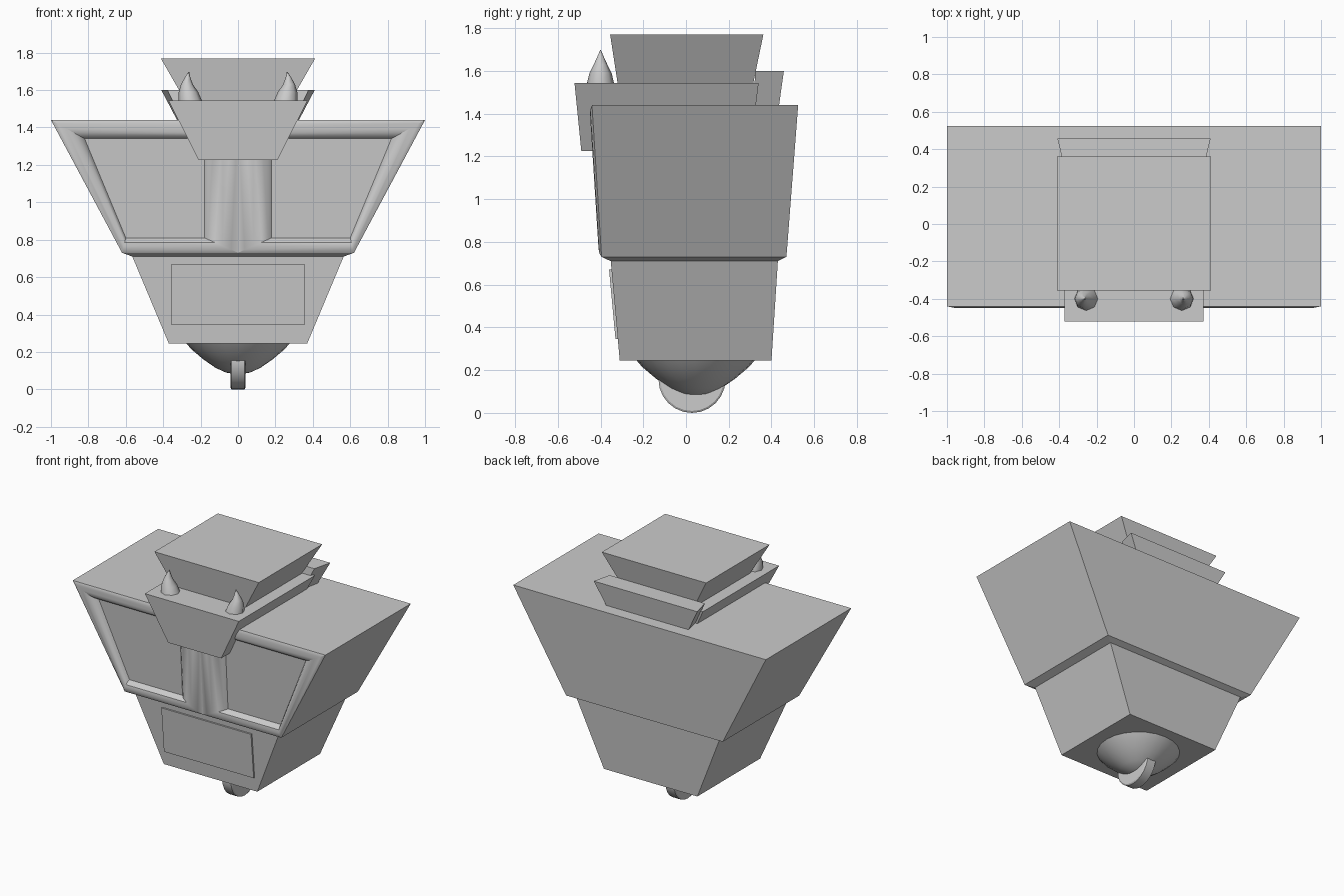
import bpy, bmesh, math

cube = bpy.data.objects.get("Cube")
if cube:
    bpy.data.objects.remove(cube, do_unlink=True)

grey = bpy.data.materials.new("plain_grey")
grey.use_nodes = True
colour = (0.6, 0.6, 0.6, 1)
grey.diffuse_color = colour
grey.node_tree.nodes["Principled BSDF"].inputs["Base Color"].default_value = colour


def finish(name, bm, smooth=None):
    bmesh.ops.remove_doubles(bm, verts=bm.verts, dist=0.0005)
    bmesh.ops.recalc_face_normals(bm, faces=bm.faces)
    mesh = bpy.data.meshes.new(name)
    bm.to_mesh(mesh)
    bm.free()
    ob = bpy.data.objects.new(name, mesh)
    bpy.context.collection.objects.link(ob)
    mesh.materials.append(grey)
    if smooth:
        bpy.ops.object.select_all(action='DESELECT')
        ob.select_set(True)
        bpy.context.view_layer.objects.active = ob
        bpy.ops.object.shade_smooth_by_angle(angle=math.radians(smooth))
    return ob


def bridge(bm, a, b):
    n = len(a)
    return [bm.faces.new((a[i], a[(i + 1) % n], b[(i + 1) % n], b[i])) for i in range(n)]


def tapered_block(bm, levels, open_front=False):
    """Stack of rectangles given as (z, half width, front y, back y)."""
    rings = [[bm.verts.new(p) for p in ((-w, f, z), (w, f, z), (w, b, z), (-w, b, z))]
             for z, w, f, b in levels]
    for a, b in zip(rings, rings[1:]):
        sides = bridge(bm, a, b)
    if open_front:
        bm.faces.remove(sides[0])
    bm.faces.new(rings[0])
    bm.faces.new(rings[-1])


def block(name, *levels):
    bm = bmesh.new()
    tapered_block(bm, levels)
    return finish(name, bm)


def lathe(name, rings, sides, smooth):
    """Round part from (centre x, centre y, z, radius)."""
    bm = bmesh.new()
    loops = [[bm.verts.new((x + r * math.cos(math.tau * i / sides),
                            y + r * math.sin(math.tau * i / sides), z))
              for i in range(sides)] for x, y, z, r in rings]
    for a, b in zip(loops, loops[1:]):
        bridge(bm, a, b)
    bm.faces.new(loops[0])
    bm.faces.new(loops[-1])
    return finish(name, bm, smooth)


# Chest with two rounded rims around sunken front panels
LOW, HIGH = 0.73, 1.44


def front_y(z):
    return -0.395 - 0.045 * (z - LOW) / (HIGH - LOW)


bm = bmesh.new()
tapered_block(bm, [(LOW, 0.62, front_y(LOW), 0.47), (HIGH, 1.0, front_y(HIGH), 0.525)], True)
outer = [(0, LOW), (0.62, LOW), (1.0, HIGH), (0, HIGH)]
inner = [(0.18, 0.81), (0.6, 0.81), (0.82, 1.34), (0.18, 1.34)]
rim = [(0, 0), (0.2, 0.009), (0.45, 0.012), (0.7, 0.005), (0.9, -0.012), (1, -0.03)]
for side in (1, -1):
    loops = []
    for t, out in rim:
        loops.append([])
        for (ox, oz), (ix, iz) in zip(outer, inner):
            x, z = ox + (ix - ox) * t, oz + (iz - oz) * t
            loops[-1].append(bm.verts.new((side * x, front_y(z) - out, z)))
    for a, b in zip(loops, loops[1:]):
        bridge(bm, a, b)
    bm.faces.new(loops[-1])
finish("chest", bm, 28)

# Waist, the chamfer under the chest and the front plate
block("waist", (0.245, 0.37, -0.31, 0.4), (0.71, 0.565, -0.352, 0.43))
block("chest_underside", (0.71, 0.565, -0.352, 0.43), (LOW, 0.62, front_y(LOW), 0.47))
bm = bmesh.new()
plate = [[bm.verts.new((x, y - d, z)) for x, y, z in
          ((-0.355, -0.318, 0.345), (0.355, -0.318, 0.345),
           (0.355, -0.348, 0.67), (-0.355, -0.348, 0.67))] for d in (-0.01, 0.012)]
bridge(bm, *plate)
bm.faces.new(plate[0])
bm.faces.new(plate[1])
finish("waist_plate", bm)

# Collar, its raised back lip and the head
block("collar", (1.225, 0.21, -0.49, 0.3), (1.545, 0.372, -0.522, 0.34))
bm = bmesh.new()
tapered_block(bm, [(1.4, 0.305, 0.31, 0.43), (1.6, 0.41, 0.325, 0.458)])
for v in bm.verts:
    if v.co.y < 0.4:
        v.co.x *= 0.92
finish("collar_back", bm)
block("head", (1.53, 0.275, -0.318, 0.312), (1.77, 0.413, -0.355, 0.362))

# Curved horns
for side, label in ((1, "left"), (-1, "right")):
    steps = [(0.255, 1.54, 0.064), (0.265, 1.59, 0.052), (0.273, 1.63, 0.032),
             (0.27, 1.665, 0.016), (0.263, 1.698, 0.002)]
    lathe(label + "_horn", [(side * x, -0.4, z, r) for x, z, r in steps], 8, 50)

# Hip bowl and the wheel under it
bowl = [(0.25, 0.28), (0.215, 0.25), (0.16, 0.185), (0.115, 0.12), (0.09, 0.065), (0.08, 0.01)]
lathe("hip_bowl", [(0, 0.045, z, r) for z, r in bowl], 24, 40)
wheel = lathe("hip_wheel", [(0, 0, -0.04, 0.148), (0, 0, -0.034, 0.157),
                            (0, 0, 0.034, 0.157), (0, 0, 0.04, 0.148)], 24, 30)
wheel.rotation_euler = (0, math.pi / 2, 0)
wheel.location = (0, 0.028, 0.157)
